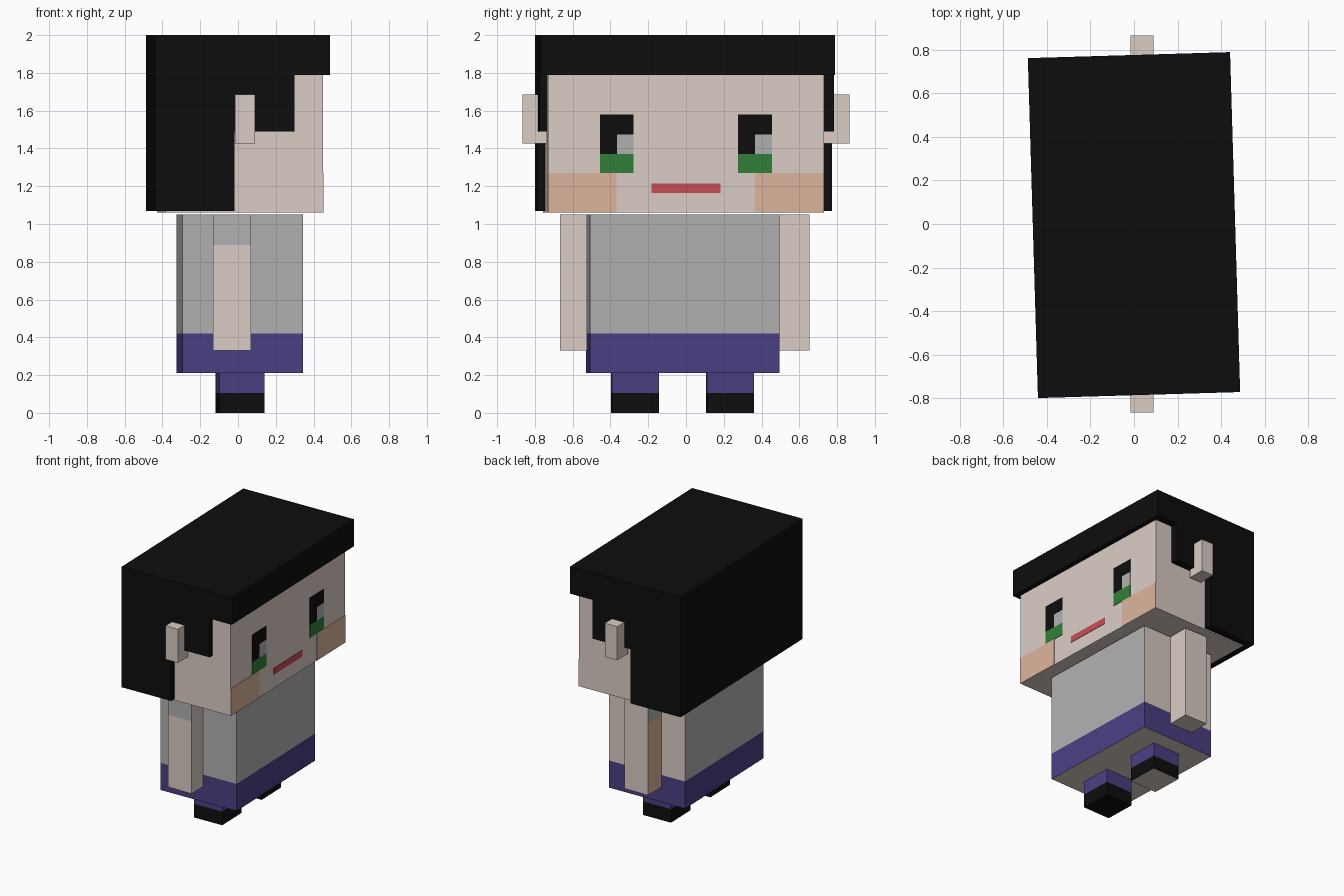
import bpy, bmesh, math

if "Cube" in bpy.data.objects:
    bpy.data.objects.remove(bpy.data.objects["Cube"])

TURN = math.radians(1.7)   # head, body and legs are turned slightly about z


def material(name, rgb):
    m = bpy.data.materials.new(name)
    m.diffuse_color = (*rgb, 1)
    m.use_nodes = True
    m.node_tree.nodes["Principled BSDF"].inputs["Base Color"].default_value = m.diffuse_color
    return m


SKIN = material("skin", (0.71, 0.61, 0.56))
BLACK = material("black", (0.004, 0.004, 0.004))
SHIRT = material("shirt_grey", (0.44, 0.44, 0.44))
PANTS = material("pants_purple", (0.067, 0.051, 0.227))
GREEN = material("iris_green", (0.03, 0.21, 0.04))
RED = material("mouth_red", (0.58, 0.076, 0.09))
BLUSH = material("blush", (0.72, 0.456, 0.337))


def finish(name, bm, center, turn):
    me = bpy.data.meshes.new(name)
    bm.to_mesh(me)
    bm.free()
    ob = bpy.data.objects.new(name, me)
    ob.location = (center[0], center[1], 0)
    ob.rotation_euler.z = turn
    bpy.context.collection.objects.link(ob)
    return ob


def box(name, x, y, z, mat, center=(0, 0), turn=0.0, faces=None):
    """Box from ranges; faces maps a side such as '+y' to a material, or None to leave it open."""
    faces = faces or {}
    bm = bmesh.new()
    bmesh.ops.create_cube(bm, size=1)
    bm.normal_update()
    mats, doomed = [mat], []
    for f in bm.faces:
        axis = max(range(3), key=lambda i: abs(f.normal[i]))
        key = ("+" if f.normal[axis] > 0 else "-") + "xyz"[axis]
        m = faces.get(key, mat)
        if m is None:
            doomed.append(f)
            continue
        if m not in mats:
            mats.append(m)
        f.material_index = mats.index(m)
    bmesh.ops.delete(bm, geom=doomed, context='FACES')
    for v in bm.verts:
        v.co = [r[0] + (c + 0.5) * (r[1] - r[0]) for c, r in zip(v.co, (x, y, z))]
    ob = finish(name, bm, center, turn)
    for m in mats:
        ob.data.materials.append(m)
    return ob


def extrude_y(name, profile, half, mat, center, turn):
    """Extrude an x-z outline across y."""
    bm = bmesh.new()
    face = bm.faces.new([bm.verts.new((px, -half, pz)) for px, pz in profile])
    new = bmesh.ops.extrude_face_region(bm, geom=[face])["geom"]
    moved = [g for g in new if isinstance(g, bmesh.types.BMVert)]
    bmesh.ops.translate(bm, verts=moved, vec=(0, 2 * half, 0))
    bmesh.ops.recalc_face_normals(bm, faces=bm.faces)
    finish(name, bm, center, turn).data.materials.append(mat)


# Head and stepped hair
HEAD = (0.011, -0.013)
FACE = 0.417
box("head", (-FACE, FACE), (-0.731, 0.731), (1.06, 1.96), SKIN, HEAD, TURN)
extrude_y("hair", [(-0.464, 1.07), (-0.043, 1.07), (-0.043, 1.49), (0.277, 1.49),
                   (0.277, 1.79), (0.464, 1.79), (0.464, 2.0), (-0.464, 2.0)],
          0.78, BLACK, (0, -0.005), TURN)


# Face details, thin panels on the +x side
def panel(name, y, z, mat):
    box(name, (FACE - 0.002, FACE + 0.003), y, z, mat, HEAD, TURN)


for side, y0 in (("right", -0.456), ("left", 0.277)):
    mid, y1 = y0 + 0.09, y0 + 0.179
    panel(side + "_eye_top", (y0, y1), (1.475, 1.58), BLACK)
    panel(side + "_eye_pupil", (y0, mid), (1.37, 1.475), BLACK)
    panel(side + "_eye_glint", (mid, y1), (1.37, 1.475), SHIRT)
    panel(side + "_eye_iris", (y0, y1), (1.27, 1.37), GREEN)
panel("mouth", (-0.182, 0.182), (1.165, 1.215), RED)
panel("right_cheek", (-0.731, -0.367), (1.06, 1.27), BLUSH)
panel("left_cheek", (0.367, 0.731), (1.06, 1.27), BLUSH)

# Ears
for side, y in (("right", (-0.865, -0.73)), ("left", (0.73, 0.865))):
    box(side + "_ear", (-0.015, 0.09), y, (1.425, 1.685), SKIN)

# Body: shirt above, pants below
BODY = (0.01, -0.017)
box("shirt", (-0.32, 0.32), (-0.502, 0.502), (0.42, 1.05), SHIRT, BODY, TURN,
    {"+y": SKIN, "-z": None})
box("pants", (-0.32, 0.32), (-0.502, 0.502), (0.21, 0.42), PANTS, BODY, TURN,
    {"-z": SKIN, "+z": None})

# Arms: sleeve and bare forearm
arms = (("right", (-0.667, -0.525), {"+x": SKIN, "-x": SKIN}, {}),
        ("left", (0.49, 0.655), {"+x": SKIN, "+y": SKIN}, {"-x": BLUSH}))
for side, y, sleeve, fore in arms:
    box(side + "_sleeve", (-0.132, 0.068), y, (0.89, 1.05), SHIRT,
        faces={**sleeve, "-z": None, "+z": SKIN})
    box(side + "_forearm", (-0.132, 0.068), y, (0.33, 0.89), SKIN,
        faces={**fore, "+z": None})

# Legs and shoes
for side, y, sole in (("right", (-0.378, -0.13), BLACK), ("left", (0.126, 0.374), SKIN)):
    box(side + "_leg", (-0.118, 0.118), y, (0.105, 0.21), PANTS, BODY, TURN,
        {"-z": None, "+z": None})
    box(side + "_shoe", (-0.118, 0.118), y, (0.0, 0.105), BLACK, BODY, TURN,
        {"-z": sole, "+z": None})
